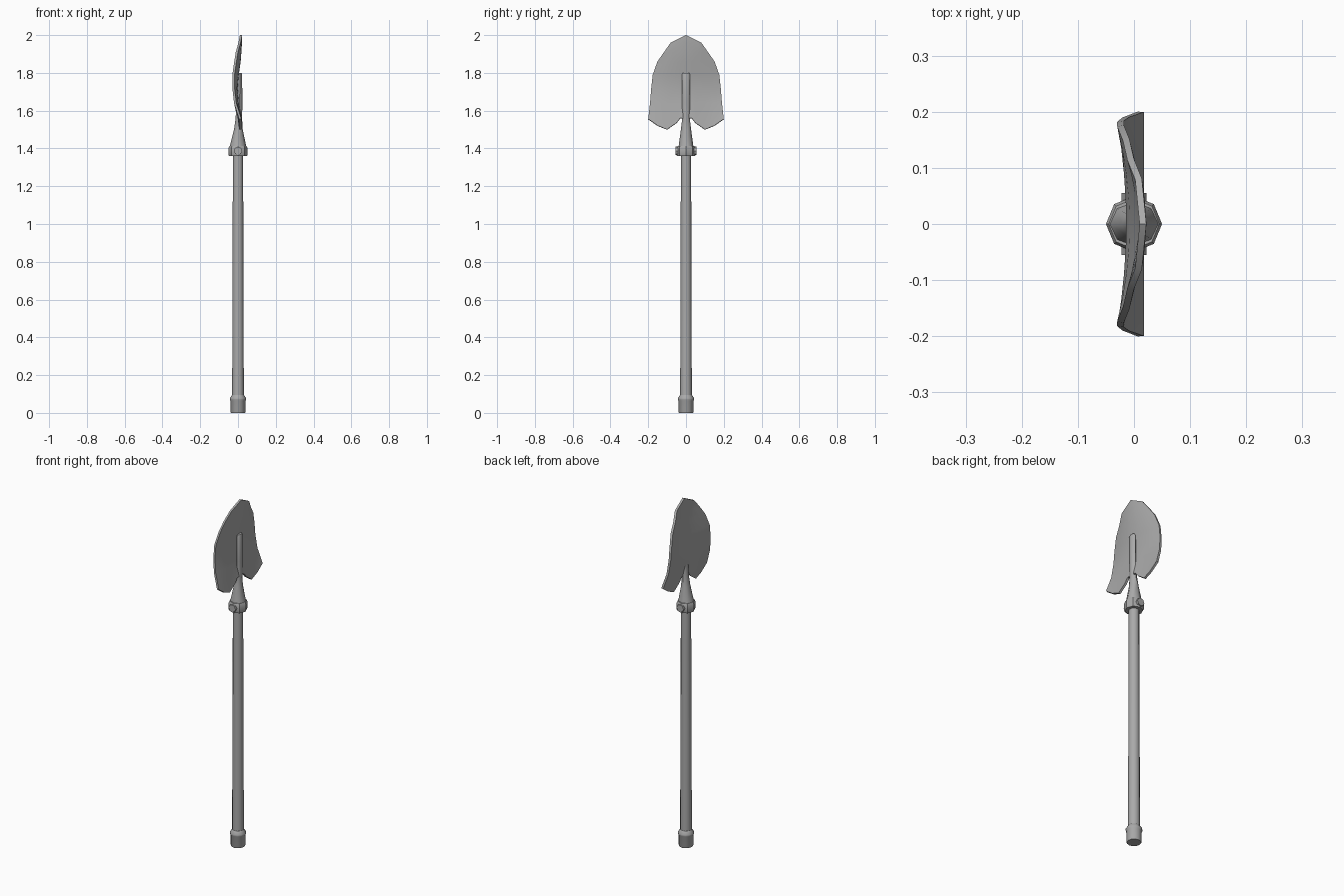
import bpy
import bmesh
import math

cube = bpy.data.objects.get("Cube")
if cube:
    bpy.data.objects.remove(cube, do_unlink=True)

steel = bpy.data.materials.new("worn_grey_steel")
steel.use_nodes = True
grey = (0.4, 0.4, 0.4, 1.0)
steel.diffuse_color = grey
steel.node_tree.nodes["Principled BSDF"].inputs["Base Color"].default_value = grey


def add_object(name, bm, smooth_angle, thickness=0.0):
    bmesh.ops.recalc_face_normals(bm, faces=bm.faces)
    mesh = bpy.data.meshes.new(name)
    bm.to_mesh(mesh)
    bm.free()
    obj = bpy.data.objects.new(name, mesh)
    bpy.context.collection.objects.link(obj)
    mesh.materials.append(steel)
    bpy.ops.object.select_all(action="DESELECT")
    obj.select_set(True)
    bpy.context.view_layer.objects.active = obj
    if thickness:
        mod = obj.modifiers.new("thickness", "SOLIDIFY")
        mod.thickness = thickness
        mod.offset = 0
        bpy.ops.object.modifier_apply(modifier=mod.name)
    bpy.ops.object.shade_smooth_by_angle(angle=math.radians(smooth_angle))
    return obj


def loft(name, rings, sides, smooth_angle):
    """Join elliptical rings (z, centre x, radius x, radius y) into a capped solid."""
    bm = bmesh.new()
    loops = []
    for z, cx, rx, ry in rings:
        angles = [math.tau * i / sides for i in range(sides)]
        loops.append([bm.verts.new((cx + rx * math.cos(a), ry * math.sin(a), z)) for a in angles])
    for low, high in zip(loops, loops[1:]):
        for i in range(sides):
            j = (i + 1) % sides
            bm.faces.new((low[i], low[j], high[j], high[i]))
    bm.faces.new(loops[0])
    bm.faces.new(loops[-1])
    return add_object(name, bm, smooth_angle)


def turned(name, profile, sides, smooth_angle):
    return loft(name, [(z, 0, r, r) for z, r in profile], sides, smooth_angle)


# Handle and its end cap
turned("shaft", [(0.05, 0.031), (0.72, 0.029), (1.38, 0.027)], 12, 40)
turned("end_cap", [(0, 0.037), (0.004, 0.039), (0.062, 0.039), (0.07, 0.043),
                   (0.078, 0.043), (0.095, 0.031)], 12, 35)

# Collar with a bolt on each side
turned("collar", [(1.36, 0.047), (1.366, 0.05), (1.404, 0.05), (1.414, 0.045)], 8, 30)
for side, label in ((1, "back"), (-1, "front")):
    bm = bmesh.new()
    bmesh.ops.create_cone(bm, cap_ends=True, segments=8, radius1=0.022, radius2=0.022, depth=0.02)
    bolt = add_object(label + "_bolt", bm, 30)
    bolt.rotation_euler.x = math.pi / 2
    bolt.location = (0, side * 0.045, 1.387)

# Socket narrowing into the rib that backs the blade
loft("socket_and_rib", [
    (1.405, 0, 0.045, 0.04), (1.5, 0.002, 0.023, 0.027), (1.55, 0.004, 0.018, 0.021),
    (1.65, 0.009, 0.014, 0.022), (1.79, 0.01, 0.012, 0.022), (1.8, 0.01, 0.009, 0.017),
], 8, 50)

# Dished blade: (height, half width, centre x, edge x) per row
rows = [
    (1.53, 0.2, 0.012, 0.012), (1.64, 0.19, -0.002, -0.015), (1.72, 0.183, -0.008, -0.024),
    (1.79, 0.175, -0.002, -0.024), (1.86, 0.15, 0.008, -0.014), (1.91, 0.115, 0.012, -0.006),
    (1.96, 0.08, 0.015, 0.008),
]
# Scalloped lower edge: (fraction of half width, height)
half_edge = [(0, 1.56), (0.15, 1.56), (0.25, 1.535), (0.5, 1.5), (0.75, 1.52), (1, 1.555)]
lower_edge = [(-u, z) for u, z in reversed(half_edge[1:])] + half_edge

bm = bmesh.new()
grid = []
for index, (z, width, centre, edge) in enumerate(rows):
    grid.append([bm.verts.new((centre + (edge - centre) * u * u, width * u, z if index else low))
                 for u, low in lower_edge])
for low, high in zip(grid, grid[1:]):
    for i in range(len(low) - 1):
        bm.faces.new((low[i], low[i + 1], high[i + 1], high[i]))
tip = bm.verts.new((0.016, 0, 2.0))
for a, b in zip(grid[-1], grid[-1][1:]):
    bm.faces.new((a, b, tip))
add_object("blade", bm, 40, thickness=0.012)
